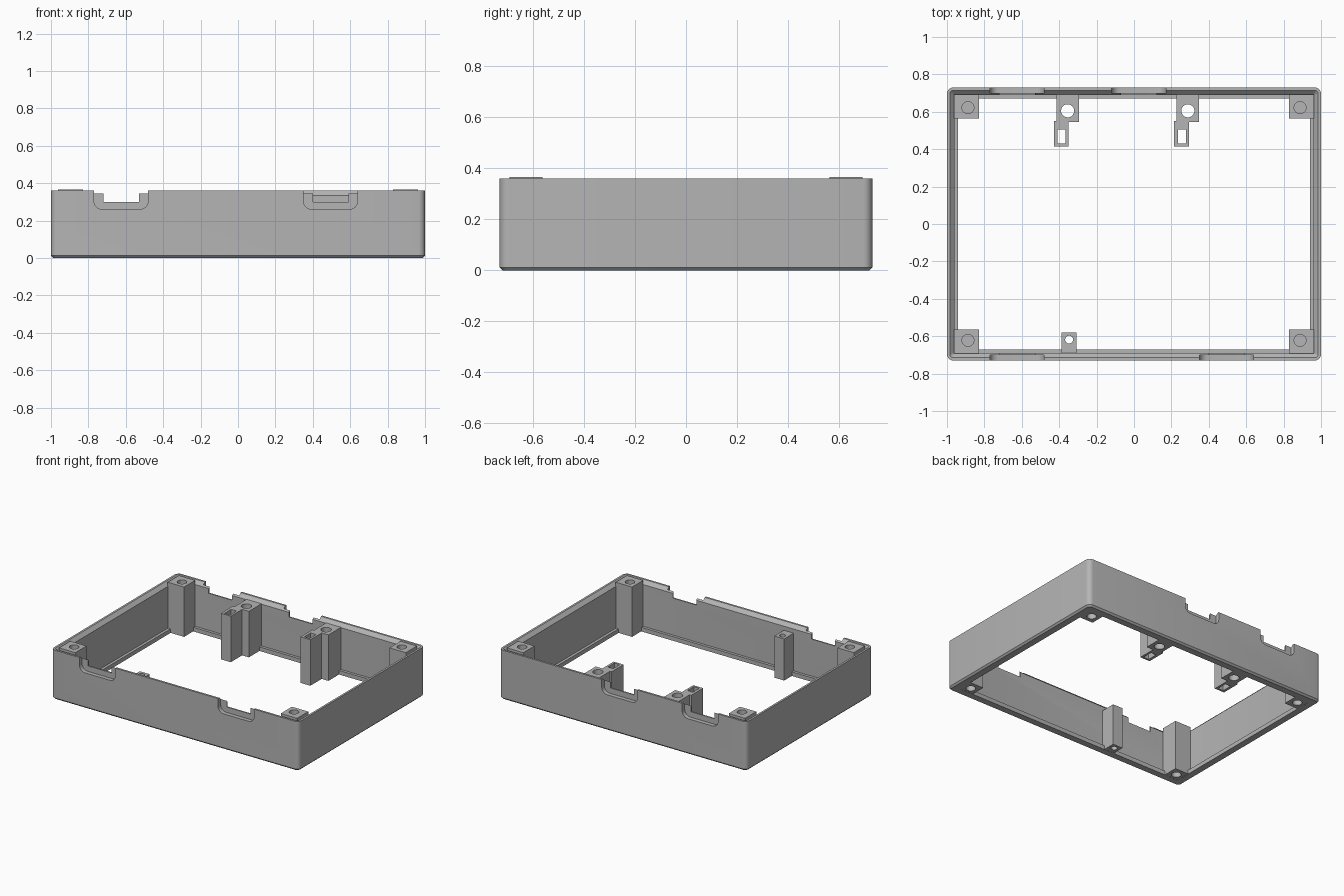
import bpy, bmesh, math

if "Cube" in bpy.data.objects:
    bpy.data.objects.remove(bpy.data.objects["Cube"], do_unlink=True)

grey = bpy.data.materials.new("plain grey")
grey.use_nodes = True
grey.diffuse_color = (0.46, 0.46, 0.46, 1)
grey.node_tree.nodes["Principled BSDF"].inputs["Base Color"].default_value = (0.46, 0.46, 0.46, 1)


def finish(bm, name):
    bmesh.ops.recalc_face_normals(bm, faces=bm.faces)
    mesh = bpy.data.meshes.new(name)
    bm.to_mesh(mesh)
    bm.free()
    mesh.materials.append(grey)
    ob = bpy.data.objects.new(name, mesh)
    bpy.context.collection.objects.link(ob)
    return ob


def box(name, x0, x1, y0, y1, z0, z1, round_bottom=0):
    bm = bmesh.new()
    bmesh.ops.create_cube(bm, size=1)
    for v in bm.verts:
        v.co = ((x0 + x1) / 2 + v.co.x * (x1 - x0),
                (y0 + y1) / 2 + v.co.y * (y1 - y0),
                (z0 + z1) / 2 + v.co.z * (z1 - z0))
    if round_bottom:
        edges = [e for e in bm.edges if all(abs(v.co.z - z0) < 1e-5 for v in e.verts)
                 and abs(e.verts[0].co.x - e.verts[1].co.x) < 1e-5]
        bmesh.ops.bevel(bm, geom=edges, offset=round_bottom, segments=6,
                        profile=0.5, affect='EDGES')
    return finish(bm, name)


def drill(x, y, r, z0, z1):
    bm = bmesh.new()
    bmesh.ops.create_cone(bm, cap_ends=True, segments=32, radius1=r, radius2=r, depth=z1 - z0)
    bmesh.ops.translate(bm, verts=bm.verts, vec=(x, y, (z0 + z1) / 2))
    return finish(bm, "drill")


def boolean(ob, other, operation='DIFFERENCE'):
    other.hide_render = True
    mod = ob.modifiers.new("boolean", 'BOOLEAN')
    mod.operation, mod.solver, mod.object = operation, 'EXACT', other
    bpy.context.view_layer.objects.active = ob
    bpy.ops.object.modifier_apply(modifier=mod.name)
    bpy.data.objects.remove(other, do_unlink=True)


def ring(bm, inset, z):
    # Rounded rectangle, shrunk by the inset
    r = max(0.035 - inset, 0.004)
    verts = []
    for k, (sx, sy) in enumerate([(1, 1), (-1, 1), (-1, -1), (1, -1)]):
        for i in range(7):
            a = math.pi / 2 * (k + i / 6)
            verts.append(bm.verts.new((sx * (1 - inset - r) + r * math.cos(a),
                                       sy * (0.73 - inset - r) + r * math.sin(a), z)))
    return verts


# Frame: wall profile (inset, height) swept round, with bottom flange and sloped rim
profile = [(0.012, 0), (0, 0.012), (0, 0.36), (0.015, 0.36),
           (0.04, 0.335), (0.04, 0.03), (0.06, 0.03), (0.06, 0)]
bm = bmesh.new()
rings = [ring(bm, *p) for p in profile]
for a, b in zip(rings, rings[1:] + rings[:1]):
    for i in range(len(a)):
        j = (i + 1) % len(a)
        bm.faces.new((a[i], a[j], b[j], b[i]))
frame = finish(bm, "frame")

# Connector openings: shallow rounded recess outside, smaller notch through the wall
for side, x0 in ((-1, -0.77), (-1, 0.35), (1, -0.77), (1, -0.12)):
    x1 = x0 + 0.29
    y0, y1 = sorted((side * 0.70, side * 0.8))
    boolean(frame, box("recess", x0, x1, y0, y1, 0.26, 0.5, 0.045))
    y0, y1 = sorted((side * 0.68, side * 0.8))
    boolean(frame, box("notch", x0 + 0.05, x1 - 0.05, y0, y1, 0.3, 0.5))

# Corner posts with blind screw holes at both ends
posts = []
for sx, side in ((1, "left"), (-1, "right")):
    for sy, end in ((-1, "front"), (1, "back")):
        xs = sorted((sx * 0.83, sx * 0.962))
        ys = sorted((sy * 0.563, sy * 0.692))
        post = box(f"{end}_{side}_post", *xs, *ys, 0.001, 0.365)
        for z0, z1 in ((0.17, 0.5), (-0.1, 0.06)):
            boolean(post, drill(sx * 0.888, sy * 0.622, 0.032, z0, z1))
        posts.append(post)

# Rear brackets: drilled block with a slotted block in front
for x, side in ((-0.355, "right"), (0.288, "left")):
    bracket = box(f"{side}_bracket", x - 0.06, x + 0.06, 0.546, 0.692, 0.001, 0.337)
    boolean(bracket, box("arm", x - 0.074, x + 0.006, 0.415, 0.552, 0.001, 0.337), 'UNION')
    boolean(bracket, drill(x, 0.605, 0.035, -0.1, 0.5))
    boolean(bracket, box("slot", x - 0.054, x - 0.01, 0.43, 0.505, -0.1, 0.5))
    posts.append(bracket)

# Small front post with a through hole
small = box("front_small_post", -0.387, -0.307, -0.692, -0.58, 0.001, 0.305)
boolean(small, drill(-0.347, -0.618, 0.021, -0.1, 0.5))
posts.append(small)

# Smooth the rounded surfaces, keep the edges sharp
bpy.ops.object.select_all(action='DESELECT')
for ob in [frame] + posts:
    ob.select_set(True)
bpy.context.view_layer.objects.active = frame
bpy.ops.object.shade_smooth_by_angle(angle=math.radians(30))
